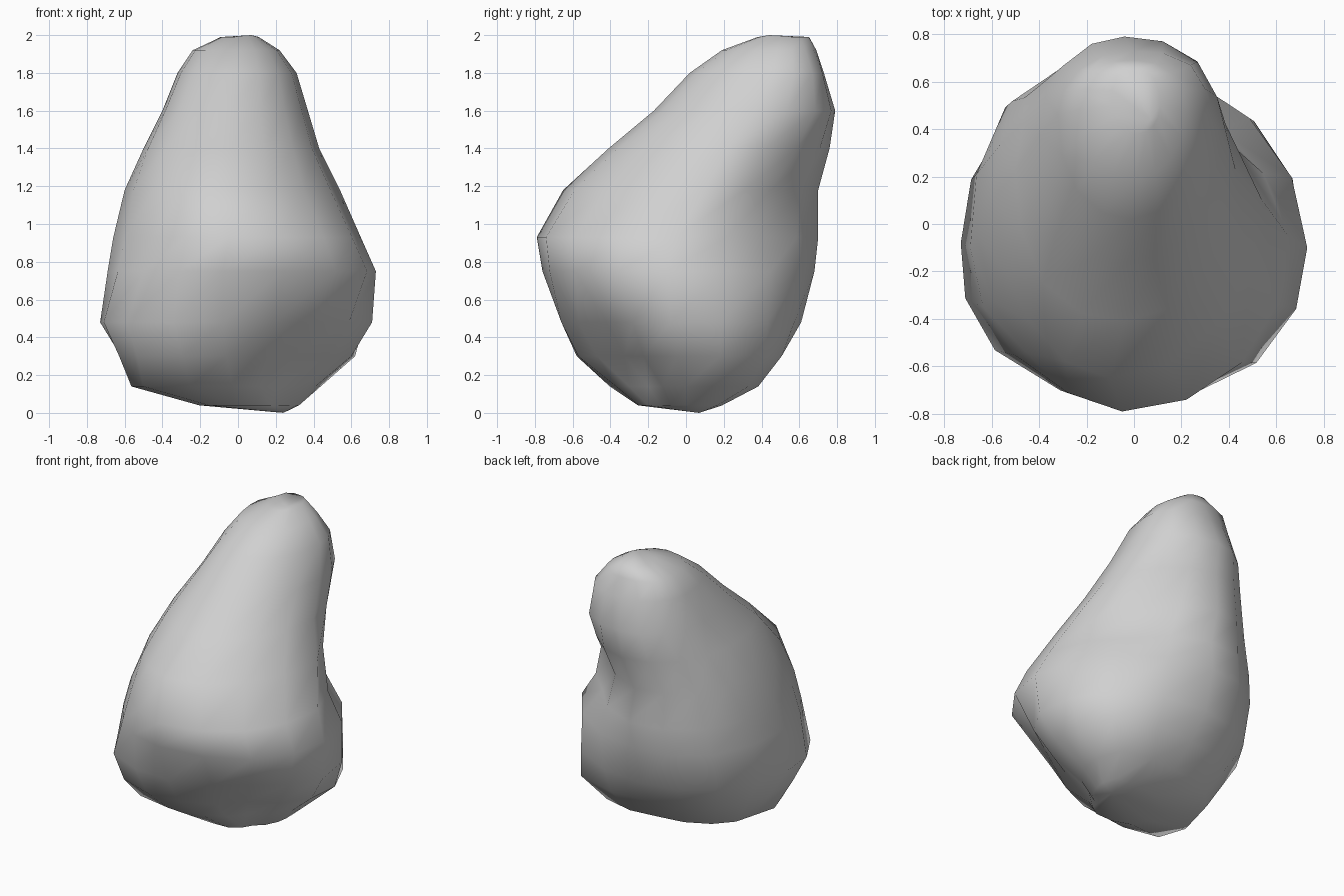
import bpy, bmesh
from math import cos, sin, pi

cube = bpy.data.objects.get("Cube")
if cube:
    bpy.data.objects.remove(cube)

SIDES = 16

# Cross-sections: height, right, left, front, back, middle x, middle y
SECTIONS = [
    (.04, -.2, .31, -.25, .18, .1, 0),
    (.14, -.52, .41, -.37, .36, -.03, 0),
    (.30, -.62, .60, -.57, .49, -.06, -.05),
    (.48, -.73, .71, -.66, .61, -.08, -.08),
    (.75, -.69, .73, -.76, .68, -.08, -.1),
    (.93, -.66, .65, -.79, .70, -.05, -.05),
    (1.18, -.60, .54, -.65, .70, -.1, .1),
    (1.4, -.50, .43, -.41, .76, -.04, .22),
    (1.6, -.40, .37, -.17, .79, -.04, .37),
    (1.8, -.32, .31, .02, .73, -.01, .46),
    (1.92, -.24, .22, .19, .69, .01, .48),
    (1.99, -.09, .11, .38, .65, .02, .5),
]

# Bulge or hollow along each diagonal: height, amount
DIAGONALS = {
    "left_back": [(.14, .3), (.3, .23), (.48, .05), (.75, -.01), (.93, -.16),
                  (1.18, -.18), (1.4, -.04), (1.6, .06), (1.8, .1), (1.92, .03)],
    "right_back": [(.14, 0), (.48, .02), (.84, .09), (1.18, .02), (1.8, 0), (2, .2)],
    "right_front": [(.04, .2), (.14, .36), (.3, .2), (.5, .09), (.84, -.07),
                    (1.17, -.04), (1.5, .09), (1.8, .04)],
    "left_front": [(.14, -.24), (.3, -.25), (.48, -.17), (.75, .04), (1.2, -.01)],
}


def amount_at(profile, z):
    """Linear interpolation along a diagonal's profile."""
    if z <= profile[0][0]:
        return profile[0][1]
    for (z0, a0), (z1, a1) in zip(profile, profile[1:]):
        if z <= z1:
            return a0 + (a1 - a0) * (z - z0) / (z1 - z0)
    return profile[-1][1]


def swell(angle, z):
    """Radius factor: full effect on a diagonal, none on the main axes."""
    profile = list(DIAGONALS.values())[int(angle // (pi / 2))]
    return 1 + amount_at(profile, z) * sin(2 * angle) ** 2


def section(bm, z, x0, x1, y0, y1, cx, cy):
    ring = []
    for i in range(SIDES):
        a = 2 * pi * i / SIDES
        k = swell(a, z)
        rx = x1 - cx if cos(a) > 0 else cx - x0
        ry = y1 - cy if sin(a) > 0 else cy - y0
        ring.append(bm.verts.new((cx + rx * k * cos(a), cy + ry * k * sin(a), z)))
    return ring


bm = bmesh.new()
rings = [section(bm, *s) for s in SECTIONS]

# Skin between neighbouring sections
for low, high in zip(rings, rings[1:]):
    for i in range(SIDES):
        j = (i + 1) % SIDES
        bm.faces.new((low[i], low[j], high[j], high[i]))

# Close the underside and the crown
foot = bm.verts.new((.24, .07, 0))
crown = bm.verts.new((.07, .44, 2))
for i in range(SIDES):
    j = (i + 1) % SIDES
    bm.faces.new((foot, rings[0][j], rings[0][i]))
    bm.faces.new((crown, rings[-1][i], rings[-1][j]))

bmesh.ops.recalc_face_normals(bm, faces=bm.faces[:])
for face in bm.faces:
    face.smooth = True

mesh = bpy.data.meshes.new("boulder")
bm.to_mesh(mesh)
bm.free()
boulder = bpy.data.objects.new("boulder", mesh)
bpy.context.collection.objects.link(boulder)

# Plain stone colour
stone = bpy.data.materials.new("stone_grey")
stone.use_nodes = True
colour = (.63, .63, .63, 1)
stone.diffuse_color = colour
stone.node_tree.nodes["Principled BSDF"].inputs["Base Color"].default_value = colour
mesh.materials.append(stone)
